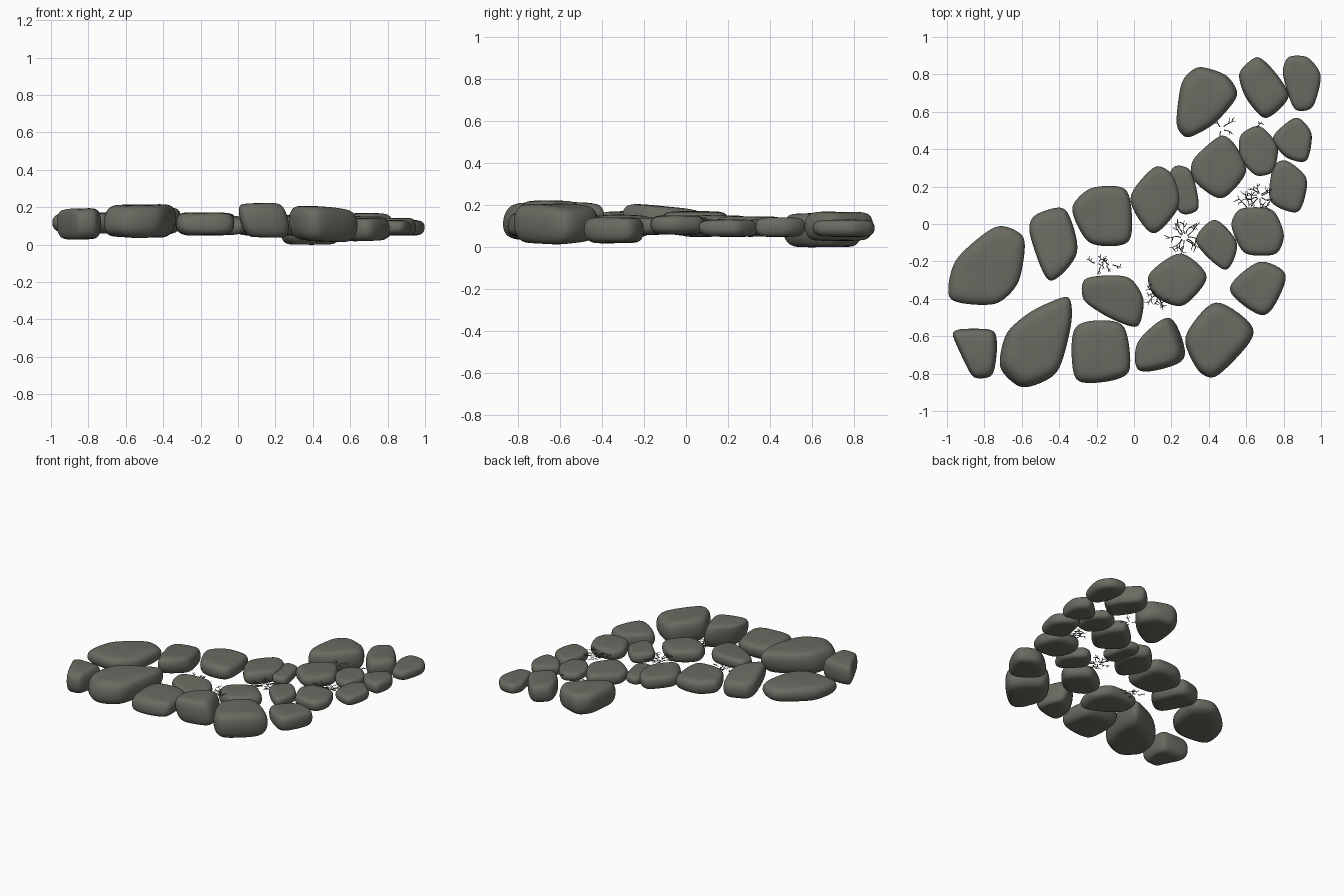
import bpy
import bmesh
import math
import random
from mathutils import Vector

random.seed(4)

default_cube = bpy.data.objects.get("Cube")
if default_cube:
    bpy.data.objects.remove(default_cube, do_unlink=True)


def flat_material(name, colour):
    mat = bpy.data.materials.new(name)
    mat.use_nodes = True
    mat.diffuse_color = colour
    mat.node_tree.nodes["Principled BSDF"].inputs["Base Color"].default_value = colour
    return mat


STONE_GREY = flat_material("stone_grey", (.145, .145, .122, 1))


def cut_corners(outline, ratio=.17):
    """Replace every corner by two points, so that smoothing keeps the outline."""
    points = []
    for i, corner in enumerate(outline):
        before = outline[i - 1]
        after = outline[(i + 1) % len(outline)]
        points.append(corner.lerp(before, ratio))
        points.append(corner.lerp(after, ratio))
    return points


def stone(name, low, high, corners, lean=(0, 0), tilt=(0, 0)):
    """Rounded flat stone: stacked rings of one outline, then subdivided."""
    outline = cut_corners([Vector(c) for c in corners])
    centre = sum(outline, Vector((0, 0))) / len(outline)
    height = high - low
    bm = bmesh.new()
    rings = []
    # Height fraction and width of each ring, from the underside to the top
    for level, width in ((0, .55), (.02, .82), (.25, 1), (.68, 1.02), (.97, .9), (1.02, .6)):
        ring = []
        for p in outline:
            offset = (p - centre) * width
            shift = Vector(lean) * (level - .5)
            spot = centre + offset + shift
            z = low + height * level + offset.dot(Vector(tilt))
            z += random.uniform(-.04, .04) * height
            ring.append(bm.verts.new((spot.x, spot.y, z)))
        rings.append(ring)
    count = len(outline)
    for lower, upper in zip(rings, rings[1:]):
        for i in range(count):
            j = (i + 1) % count
            bm.faces.new((lower[i], lower[j], upper[j], upper[i]))
    bm.faces.new(rings[0][::-1])
    bm.faces.new(rings[-1])
    bmesh.ops.recalc_face_normals(bm, faces=bm.faces)
    for face in bm.faces:
        face.smooth = True
    mesh = bpy.data.meshes.new(name)
    bm.to_mesh(mesh)
    bm.free()
    mesh.materials.append(STONE_GREY)
    obj = bpy.data.objects.new(name, mesh)
    bpy.context.collection.objects.link(obj)
    smooth = obj.modifiers.new("rounding", "SUBSURF")
    smooth.levels = smooth.render_levels = 2
    return obj


# Outer row, from the left end of the arc to the far end
stone("outer_stone_end", .03, .19, [(-.98, -.58), (-.93, -.56), (-.74, -.56),
      (-.73, -.66), (-.75, -.82), (-.86, -.83), (-.91, -.73)])
stone("outer_stone_large", .04, .21, [(-.73, -.77), (-.69, -.58), (-.56, -.47),
      (-.34, -.37), (-.33, -.52), (-.4, -.81), (-.6, -.89)], lean=(.02, .03))
stone("outer_stone_square", .05, .17, [(-.34, -.52), (-.04, -.51), (-.01, -.8),
      (-.12, -.84), (-.33, -.86)], lean=(0, .02))
stone("outer_stone_tall", .04, .22, [(.01, -.63), (.2, -.46), (.3, -.74),
      (.01, -.81)], lean=(-.04, 0))
stone("outer_stone_corner", .02, .2, [(.25, -.61), (.43, -.38), (.69, -.57),
      (.43, -.84), (.34, -.79)], tilt=(-.06, 0))
stone("outer_stone_bend", .02, .14, [(.47, -.35), (.67, -.18), (.84, -.26),
      (.71, -.53)])
stone("outer_stone_middle", .06, .15, [(.51, 0), (.56, .09), (.75, .09),
      (.81, -.06), (.77, -.17), (.58, -.17)])
stone("outer_stone_slab", .05, .13, [(.74, .32), (.81, .35), (.94, .25),
      (.89, .04), (.71, .11)])
stone("outer_stone_wedge", .05, .14, [(.72, .46), (.87, .59), (.96, .49),
      (.93, .32), (.81, .35)])
stone("outer_stone_tip", .05, .13, [(.79, .82), (.82, .9), (.93, .9), (1.01, .8),
      (.96, .61), (.86, .6), (.82, .7)])

# Middle row
stone("middle_stone_notched", .06, .15, [(-.28, -.28), (-.02, -.27), (.06, -.4),
      (.03, -.57), (-.14, -.5), (-.28, -.41)], tilt=(0, .08))
stone("middle_stone_round", .05, .15, [(.06, -.27), (.25, -.13), (.42, -.28),
      (.26, -.46), (.1, -.39)])
stone("middle_stone_diamond", .06, .14, [(.3, -.09), (.43, .05), (.57, -.1),
      (.5, -.28)])
stone("middle_stone_small", .06, .13, [(.56, .48), (.67, .54), (.78, .42),
      (.75, .27), (.65, .25), (.56, .35)])
stone("middle_stone_far", .03, .165, [(.55, .81), (.66, .91), (.75, .82), (.85, .68),
      (.7, .54), (.59, .68)])

# Inner row
stone("inner_stone_end", .06, .17, [(-1.01, -.42), (-.97, -.19), (-.73, .01),
      (-.57, -.06), (-.61, -.32), (-.73, -.44)])
stone("inner_stone_upright", .06, .19, [(-.57, -.03), (-.54, .05), (-.36, .11),
      (-.28, -.16), (-.46, -.35)], tilt=(0, -.1))
stone("inner_stone_square", .06, .17, [(-.35, .09), (-.24, .2), (-.02, .21),
      (0, -.12), (-.25, -.12)])
stone("inner_stone_pointed", .05, .15, [(-.05, .14), (.12, .33), (.22, .26),
      (.26, .1), (.1, -.09)])
stone("inner_stone_narrow", .06, .13, [(.21, .32), (.31, .3), (.36, .07),
      (.25, .04), (.16, .2)])
stone("inner_stone_oval", .05, .145, [(.3, .34), (.47, .49), (.54, .43), (.62, .28),
      (.47, .11), (.31, .23)])
stone("inner_stone_dome", 0, .16, [(.22, .52), (.25, .77), (.34, .85), (.5, .8),
      (.57, .69), (.43, .53), (.28, .45)])


def twig_tuft(name, x, y, z, spread, shoots, turn=0, arc=math.tau):
    """Dry tuft of thin crooked shoots with short side branches."""
    curve = bpy.data.curves.new(name, "CURVE")
    curve.dimensions = "3D"
    curve.bevel_depth = .003
    curve.bevel_resolution = 0
    curve.use_fill_caps = True

    def branch(start, heading, length, depth):
        point, points = start.copy(), [start.copy()]
        for step in range(4):
            heading += random.uniform(-.5, .5)
            rise = random.uniform(-.2, .35)
            point = point + Vector((math.cos(heading), math.sin(heading), rise)) * length / 4
            points.append(point)
            if depth and step in (1, 2):
                branch(point, heading + random.choice((-1, 1)), length * .4, depth - 1)
        spline = curve.splines.new("POLY")
        spline.points.add(len(points) - 1)
        for i, p in enumerate(points):
            spline.points[i].co = (*p, 1)
            spline.points[i].radius = 1 - .15 * i

    for i in range(shoots):
        angle = turn + arc * i / shoots + random.uniform(-.2, .2)
        root = Vector((x, y, z)) + Vector((math.cos(angle), math.sin(angle), 0)) * spread * .2
        branch(root, angle, spread * random.uniform(.6, 1), 1)
    curve.materials.append(STONE_GREY)
    bpy.context.collection.objects.link(bpy.data.objects.new(name, curve))


# Dry tufts growing in the gaps
twig_tuft("tuft_inner_gap", .27, -.07, .11, .09, 12)
twig_tuft("tuft_front_gap", .13, -.37, .14, .08, 12)
twig_tuft("tuft_outer_gap", .67, .15, .11, .07, 9)
twig_tuft("tuft_middle_stone", .62, .07, .12, .12, 5, arc=math.pi)
twig_tuft("tuft_far_gap", .47, .51, .1, .07, 4, turn=-.6)
twig_tuft("tuft_small_stone", .65, .51, .11, .05, 2, turn=1)
for k in range(4):
    twig_tuft("tuft_left_gap_" + "abcd"[k], -.2 + .025 * k, -.21 - .01 * (k % 2), .1, .05, 2, turn=k)
